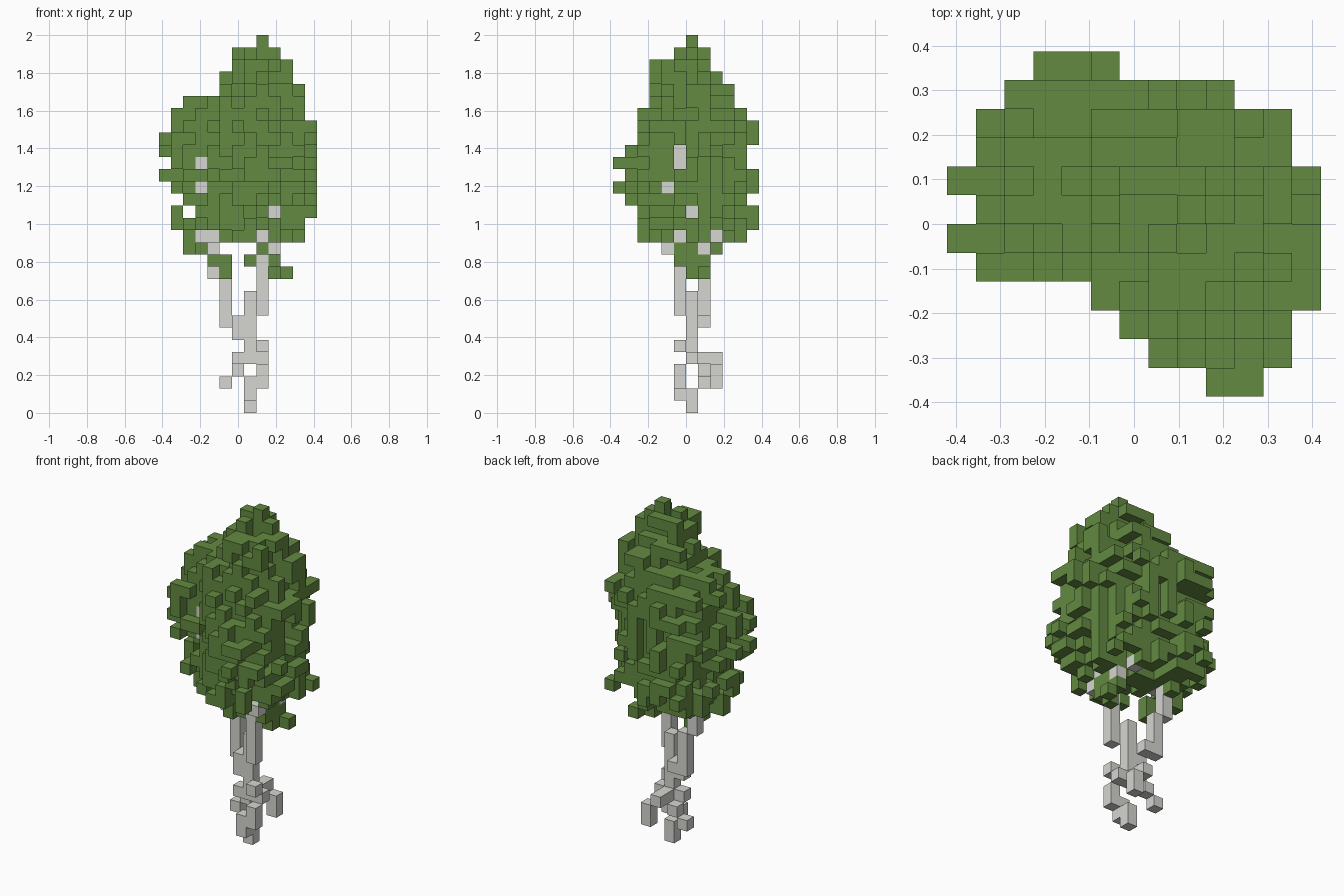
import bpy, bmesh, random
from mathutils import Vector

random.seed(5)
if "Cube" in bpy.data.objects:
    bpy.data.objects.remove(bpy.data.objects["Cube"], do_unlink=True)

NX, NY, NZ = 13, 12, 31          # size of the block grid
CELL = 2 / NZ
FIRST_LAYER = 14                 # lowest full layer of the crown

# Crown width and depth per layer, from the bottom up
WIDTH = [(2, 11), (1, 11), (1, 12), (2, 12), (1, 12), (0, 12), (1, 12), (0, 12), (0, 12),
         (1, 12), (1, 11), (2, 11), (5, 11), (5, 10), (6, 10), (6, 9), (8, 8)]
DEPTH = [(2, 10), (2, 11), (2, 11), (1, 10), (0, 11), (1, 11), (0, 10), (1, 10), (2, 11),
         (2, 11), (2, 10), (3, 9), (3, 9), (3, 8), (3, 7), (5, 7), (6, 6)]
# Crown outline seen from above, one span per row from front to back
PLAN = [(9, 10), (7, 11), (6, 11), (5, 12), (1, 12), (0, 12),
        (1, 12), (0, 12), (1, 11), (1, 11), (2, 9), (3, 5)]


def material(name, color):
    mat = bpy.data.materials.new(name)
    mat.use_nodes = True
    mat.diffuse_color = (*color, 1)
    mat.node_tree.nodes["Principled BSDF"].inputs["Base Color"].default_value = (*color, 1)
    return mat


def span(pair):
    return range(pair[0], pair[1] + 1)


def column(i, j, low, high):
    return {(i, j, k) for k in range(low, high + 1)}


def neighbours(c):
    for axis in range(3):
        for step in (-1, 1):
            n = list(c)
            n[axis] += step
            yield axis, step, tuple(n)


def offset(value, pair):
    """Position within a span, from -1 to 1."""
    return (value - sum(pair) / 2) / ((pair[1] - pair[0] + 1) / 2)


# Full crown volume and its rounded version, longer along one diagonal
hull, leaves = set(), set()
for n, (wide, deep) in enumerate(zip(WIDTH, DEPTH)):
    k = FIRST_LAYER + n
    for j in span(deep):
        for i in span(wide):
            if i in span(PLAN[j]) and (i, k) != (2, 16):
                hull.add((i, j, k))
                u, v = offset(i, wide), offset(j, deep)
                if u * u + v * v + u * v / 2 < 1.05:
                    leaves.add((i, j, k))

# Ragged surface: knock out blocks at random
for chance in (0.38, 0.13):
    skin = sorted(c for c in leaves if any(n not in leaves for _, _, n in neighbours(c)))
    leaves -= {c for c in skin if random.random() < chance}

# Twigs glimpsed through openings in the crown
front_twigs = {(3, 5, 20), (3, 5, 18), (9, 6, 16), (3, 6, 14), (4, 6, 14), (8, 5, 14), (9, 4, 13)}
side_twigs = {(9, 5, 20), (9, 5, 21), (9, 4, 18), (9, 6, 16), (9, 5, 14), (8, 8, 14), (9, 7, 13)}
openings = {(x, j, z) for x, y, z in front_twigs for j in range(y + 1)}
openings |= {(i, y, z) for x, y, z in side_twigs for i in range(x, NX)}
leaves -= openings
hull -= openings

# Put back one block wherever an outline lost all of its blocks
heart = Vector((7, 6, 18))
for drop in range(3):
    def shadow(c):
        return c[:drop] + c[drop + 1:]
    groups = {}
    for c in sorted(hull):
        groups.setdefault(shadow(c), []).append(c)
    covered = {shadow(c) for c in leaves}
    for key, cells in groups.items():
        if key not in covered:
            leaves.add(min(cells, key=lambda c: (Vector(c) - heart).length + random.random() * 2))

# Hanging sprigs under the crown
leaves |= {(2, 6, 13), (3, 5, 13), (3, 6, 13), (4, 8, 13), (8, 4, 13), (9, 5, 13), (9, 6, 13),
           (4, 6, 12), (5, 6, 12), (7, 5, 12), (9, 5, 12), (9, 6, 12), (9, 7, 12),
           (5, 6, 11), (9, 6, 11), (10, 7, 11), (11, 9, 14)}

# Twisted trunk with two limbs and root stubs
trunk = column(7, 6, 0, 1) | column(7, 5, 1, 2) | column(8, 5, 2, 3) | column(7, 6, 4, 9)
trunk |= {(8, 6, 4), (6, 6, 4), (8, 5, 5), (6, 6, 6), (6, 6, 7), (6, 7, 7)}
trunk |= column(8, 8, 2, 3) | {(7, 7, 4), (7, 8, 4), (5, 7, 2), (6, 7, 3)}
trunk |= column(5, 7, 7, 10) | column(4, 7, 11, 13) | column(8, 5, 8, 14)
trunk |= front_twigs | side_twigs
leaves -= trunk
solid = leaves | trunk


def block_mesh(name, cells, mat):
    """Join blocks into one mesh, keeping only the exposed faces."""
    bm = bmesh.new()
    corner = Vector((-NX / 2, -NY / 2, 0))
    for c in sorted(cells):
        for axis, step, n in neighbours(c):
            if n in solid:
                continue
            ring = []
            for a, b in ((0, 0), (1, 0), (1, 1), (0, 1)):
                p = Vector(c)
                p[axis] += step > 0
                p[(axis + 1) % 3] += a
                p[(axis + 2) % 3] += b
                ring.append(bm.verts.new((p + corner) * CELL))
            bm.faces.new(ring if step > 0 else ring[::-1])
    bmesh.ops.remove_doubles(bm, verts=bm.verts, dist=CELL / 100)
    mesh = bpy.data.meshes.new(name)
    bm.to_mesh(mesh)
    bm.free()
    mesh.materials.append(mat)
    bpy.context.collection.objects.link(bpy.data.objects.new(name, mesh))


block_mesh("foliage", leaves, material("leaf green", (0.125, 0.255, 0.052)))
block_mesh("trunk", trunk, material("pale bark", (0.67, 0.67, 0.64)))
